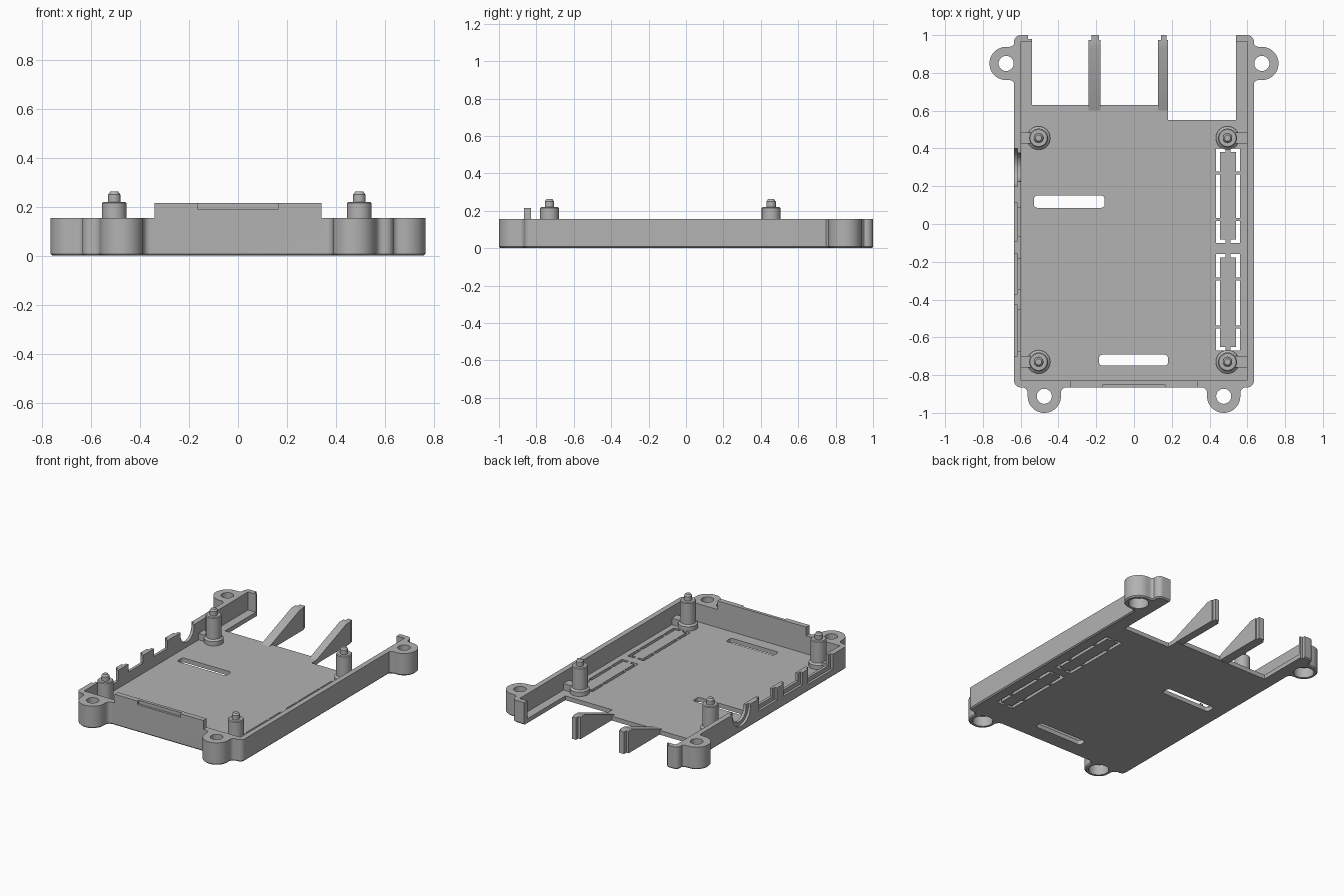
import bpy, bmesh
from math import sin, cos, pi, radians
from mathutils import Matrix, Vector

if "Cube" in bpy.data.objects:
    bpy.data.objects.remove(bpy.data.objects["Cube"])

grey = bpy.data.materials.new("grey plastic")
grey.use_nodes = True
grey.diffuse_color = (0.45, 0.45, 0.45, 1)
grey.node_tree.nodes["Principled BSDF"].inputs["Base Color"].default_value = (0.45, 0.45, 0.45, 1)

WALL, H, FLOOR = 0.635, 0.155, 0.03
FRONT, BACK = -0.865, 1.0
EAR_R, EAR_D = 0.088, 0.047


def finish(bm, name):
    bmesh.ops.recalc_face_normals(bm, faces=bm.faces)
    mesh = bpy.data.meshes.new(name)
    bm.to_mesh(mesh)
    bm.free()
    mesh.materials.append(grey)
    ob = bpy.data.objects.new(name, mesh)
    bpy.context.collection.objects.link(ob)
    return ob


def prism(name, pts, z0, z1):
    """Extrude an outline upwards."""
    bm = bmesh.new()
    face = bm.faces.new([bm.verts.new((x, y, z0)) for x, y in pts])
    new = bmesh.ops.extrude_face_region(bm, geom=[face])["geom"]
    bmesh.ops.translate(bm, vec=(0, 0, z1 - z0),
                        verts=[g for g in new if isinstance(g, bmesh.types.BMVert)])
    return finish(bm, name)


def box(name, x0, x1, y0, y1, z0, z1):
    return prism(name, [(x0, y0), (x1, y0), (x1, y1), (x0, y1)], z0, z1)


def arc(cx, cy, r, a0, a1, n=8):
    angles = [radians(a0 + (a1 - a0) * i / n) for i in range(n + 1)]
    return [(cx + r * cos(a), cy + r * sin(a)) for a in angles]


def rounded(x0, x1, y0, y1, r):
    return (arc(x1 - r, y1 - r, r, 0, 90) + arc(x0 + r, y1 - r, r, 90, 180)
            + arc(x0 + r, y0 + r, r, 180, 270) + arc(x1 - r, y0 + r, r, 270, 360))


def side_prism(name, pts, x0, x1):
    """Extrude a (y, z) outline along x."""
    ob = prism(name, pts, x0, x1)
    ob.data.transform(Matrix(((0, 0, 1, 0), (1, 0, 0, 0), (0, 1, 0, 0), (0, 0, 0, 1))))
    return ob


def lathe(name, profile, x, y):
    bm = bmesh.new()
    verts = [bm.verts.new((r, 0, z)) for r, z in profile]
    edges = [bm.edges.new(p) for p in zip(verts, verts[1:])]
    bmesh.ops.spin(bm, geom=verts + edges, axis=(0, 0, 1), cent=(0, 0, 0),
                   angle=2 * pi, steps=32)
    bmesh.ops.remove_doubles(bm, verts=bm.verts, dist=0.0005)
    bmesh.ops.translate(bm, vec=(x, y, 0), verts=bm.verts)
    return finish(bm, name)


def combine(target, tool, op="DIFFERENCE"):
    mod = target.modifiers.new("cut", "BOOLEAN")
    mod.operation, mod.solver, mod.object = op, "EXACT", tool
    bpy.context.view_layer.objects.active = target
    bpy.ops.object.modifier_apply(modifier=mod.name)
    bpy.data.objects.remove(tool)


def cut_box(*dims):
    combine(tray, box("cutter", *dims))


# Tray body with four screw ears
tray = prism("tray", rounded(-WALL, WALL, FRONT, BACK, 0.035), 0, H)
ears = [(-0.475, FRONT - EAR_D, -90), (0.475, FRONT - EAR_D, -90),
        (-WALL - EAR_D + 0.005, 0.85, 180), (WALL + EAR_D - 0.005, 0.85, 0)]
f = 0.03
half = arc(0, 0, EAR_R, 0, 90, 12) + arc(f - EAR_D, EAR_R + f, f, 270, 180, 6)
half.append((-EAR_D - 0.025, EAR_R + f))
outline = half + [(x, -y) for x, y in reversed(half[1:])]
for x, y, turn in ears:
    ear = prism("ear", outline, 0, H)
    ear.data.transform(Matrix.Translation((x, y, 0)) @ Matrix.Rotation(radians(turn), 4, "Z"))
    combine(tray, ear, "UNION")

# Small chamfer round the bottom rim
bm = bmesh.new()
bm.from_mesh(tray.data)
bmesh.ops.remove_doubles(bm, verts=bm.verts, dist=0.0005)
bmesh.ops.dissolve_limit(bm, angle_limit=0.01, verts=bm.verts, edges=bm.edges)
rim = [e for e in bm.edges if all(v.co.z < 0.001 for v in e.verts)
       and e.calc_face_angle(0) > 1]
bmesh.ops.bevel(bm, geom=rim, offset=0.008, segments=1, affect="EDGES")
bm.to_mesh(tray.data)
bm.free()

# Raised front lip with its latch recess
combine(tray, box("lip", -0.34, 0.34, FRONT, -0.829, 0.1, 0.215), "UNION")
cut_box(-0.165, 0.165, -0.9, -0.85, 0.19, 0.3)

# Cavity and open back
cut_box(-0.599, 0.599, -0.829, 0.966, FLOOR, 0.4)
cut_box(-0.54, 0.54, 0.63, 1.1, -0.1, 0.4)
cut_box(0.18, 0.54, 0.55, 0.7, -0.1, 0.4)
cut_box(-0.56, -0.5, 0.98, 1.1, -0.1, 0.4)

# Screw holes, counterbored from below
for x, y, turn in ears:
    combine(tray, prism("hole", arc(x, y, 0.04, 0, 345, 23), -0.1, 0.3))
    combine(tray, prism("counterbore", arc(x, y, 0.064, 0, 345, 23), -0.1, 0.07))

# Floor slots
for x0, x1, y0, y1 in [(-0.53, -0.155, 0.086, 0.15), (-0.185, 0.18, -0.75, -0.692)]:
    combine(tray, prism("slot", rounded(x0, x1, y0, y1, 0.018), -0.1, 0.1))

# Break-out panels: slots round a block, interrupted by small bridges
for y0, y1 in [(-0.1, 0.4), (-0.67, -0.16)]:
    stops = [y0, y0 + 0.125, y1 - 0.13, y1]
    for a, b in zip(stops, stops[1:]):
        for x0, x1 in [(0.435, 0.456), (0.539, 0.56)]:
            cut_box(x0, x1, a + 0.008, b - 0.008, -0.1, 0.1)
    for x0, x1 in [(0.435, 0.485), (0.51, 0.56)]:
        for y in (y0, y1 - 0.018):
            cut_box(x0, x1, y, y + 0.018, -0.1, 0.1)

# Port openings in the right wall, each with a wider outer recess
for y0, y1, z in [(-0.7, -0.43, 0.08), (-0.37, -0.16, 0.1), (-0.09, 0.11, 0.1)]:
    cut_box(-0.7, -0.618, y0, y1, z - 0.03, 0.3)
    cut_box(-0.7, -0.55, y0 + 0.025, y1 - 0.025, z, 0.3)
for r, x1 in [(0.1, -0.618), (0.075, -0.55)]:
    pts = arc(0.3, 0.14, r, 180, 360, 16) + [(0.3 + r, 0.3), (0.3 - r, 0.3)]
    combine(tray, side_prism("round port", pts, -0.7, x1))

# Board posts with locating pins, collars and wall ribs
for side, sx, px in [("right", -1, -0.505), ("left", 1, 0.495)]:
    for end, py in [("front", -0.73), ("back", 0.455)]:
        lathe(f"{end}_{side}_post",
              [(0, 0.01), (0.062, 0.01), (0.062, 0.06), (0.05, 0.07), (0.05, 0.215),
               (0.045, 0.22), (0.025, 0.22), (0.025, 0.25), (0.016, 0.262), (0, 0.262)], px, py)
        x0, x1 = sorted((px, sx * 0.61))
        box(f"{end}_{side}_rib", x0, x1, py - 0.03, py + 0.03, 0.01, 0.075)

# Sloping fins at the back, each with a narrow tongue
for name, x0, x1 in [("right_fin", -0.242, -0.178), ("left_fin", 0.126, 0.18)]:
    side_prism(name, [(0.6, 0.003), (0.975, 0.003), (0.975, H), (0.93, H), (0.6, FLOOR)], x0, x1)
    box(name + "_tongue", x0 + 0.017, x1 - 0.008, 0.96, BACK, 0.003, H)

# Shading
for ob in bpy.context.scene.objects:
    ob.select_set(ob.type == "MESH" and grey.name in ob.data.materials)
bpy.context.view_layer.objects.active = tray
bpy.ops.object.shade_smooth_by_angle(angle=radians(30))
